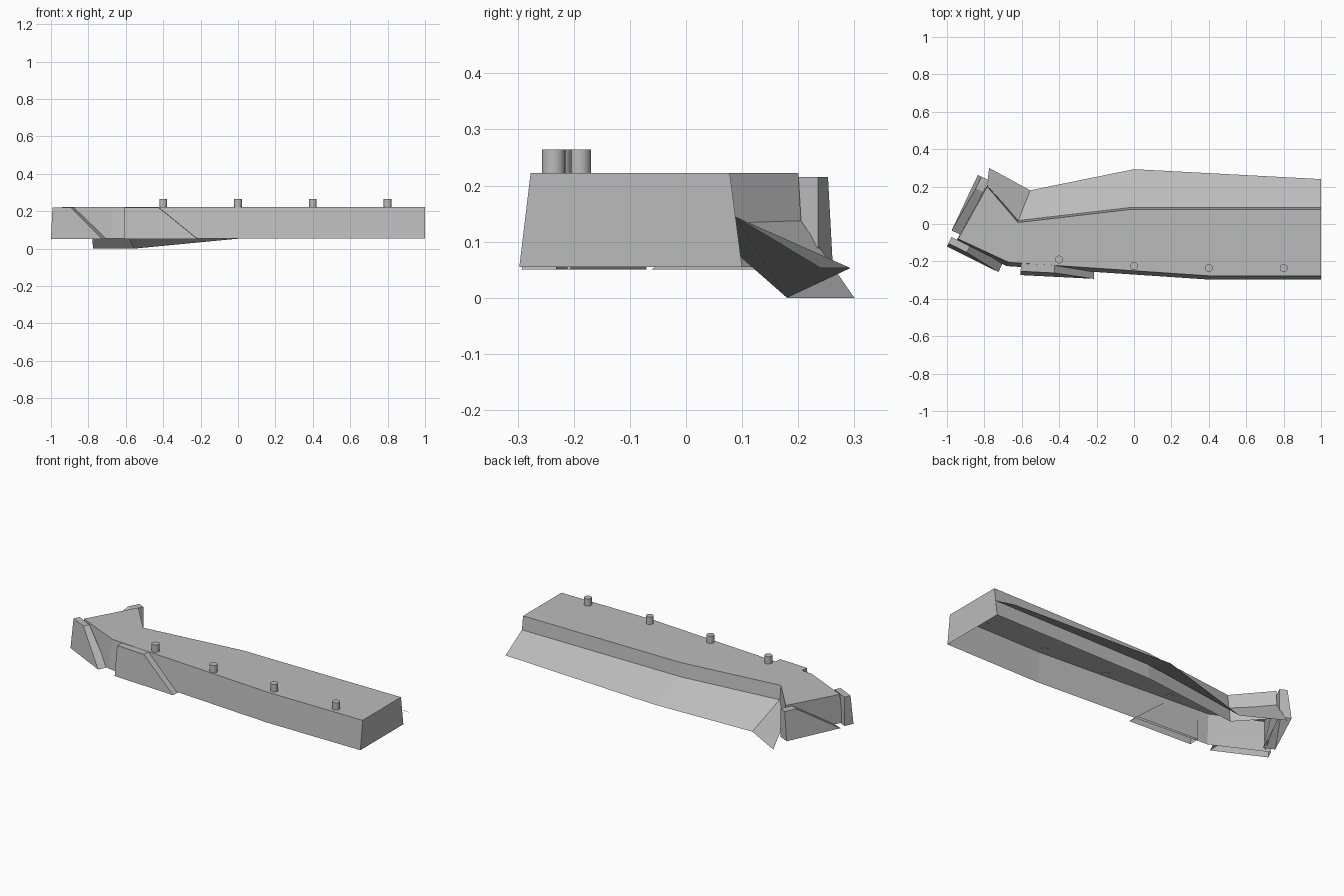
import bpy
import bmesh
from mathutils import Vector

old = bpy.data.objects.get("Cube")
if old:
    bpy.data.objects.remove(old, do_unlink=True)

grey = bpy.data.materials.new("plain_grey")
grey.use_nodes = True
colour = (0.5, 0.5, 0.5, 1)
grey.diffuse_color = colour
grey.node_tree.nodes["Principled BSDF"].inputs["Base Color"].default_value = colour

TOP, BASE, LEDGE = 0.222, 0.055, 0.145


def finish(name, bm, fix_normals=True):
    if fix_normals:
        bmesh.ops.recalc_face_normals(bm, faces=bm.faces)
    mesh = bpy.data.meshes.new(name)
    bm.to_mesh(mesh)
    bm.free()
    mesh.materials.append(grey)
    obj = bpy.data.objects.new(name, mesh)
    bpy.context.collection.objects.link(obj)
    return obj


def loft(name, rings, closed, cap=False):
    """Bridge matching rows of points, optionally capping the first row."""
    bm = bmesh.new()
    rows = [[bm.verts.new(p) for p in ring] for ring in rings]
    n = len(rows[0])
    for a, b in zip(rows, rows[1:]):
        for i in range(n if closed else n - 1):
            j = (i + 1) % n
            bm.faces.new((a[i], b[i], b[j], a[j]))
    if cap:
        bm.faces.new(rows[0])
    return finish(name, bm, closed)


# Hollow barrier body, open underneath, with battered walls
outline_top = [(1, -.277), (.4, -.277), (-.67, -.205), (-.94, -.08),
               (-.785, .2), (-.62, .02), (-.02, .09), (1, .09)]
outline_top = [(x, y - .012 if y > 0 and x > -.7 else y) for x, y in outline_top]
batter = [(0, -.02), (0, -.02), (-.01, -.02), (-.01, -.01),
          (0, .01), (0, .022), (0, .022), (0, .022)]
base = [(x + dx, y + dy) for (x, y), (dx, dy) in zip(outline_top, batter)]
loft("barrier_body", [[(x, y, TOP) for x, y in outline_top],
                      [(x, y, BASE) for x, y in base]], True, True)

# Thin sloping skirt along the back
loft("rear_skirt", [
    [(1, .087, LEDGE), (-.02, .087, LEDGE), (-.62, .015, LEDGE), (-.785, .203, .14)],
    [(1, .24, .053), (0, .293, .053), (-.555, .18, 0), (-.775, .3, 0)],
], False)


# Applied armour plates with one diagonal end, open underneath
def plate(name, start, end, top_length, inward, top):
    a, b = Vector((*start, 0)), Vector((*end, 0))
    along = (b - a).normalized()
    depth = Vector((*inward, 0))
    lean = depth * 0.33
    low, high = Vector((0, 0, .05)), Vector((0, 0, top))
    c = a + along * top_length
    loft(name, [
        [a + lean + high, c + lean + high, c + depth + high, a + depth + high],
        [a + low, b + low, b + depth + low, a + depth + low],
    ], True, True)


plate("front_plate", (-.607, -.273), (-.215, -.293), .18, (.003, .062), .221)
plate("corner_plate", (-1, -.12), (-.725, -.257), .11, (.024, .05), .219)
plate("end_plate", (-.835, .262), (-.975, -.035), .07, (.058, -.027), .215)

# Row of pins on the top
for i, (x, y) in enumerate([(-.4, -.19), (0, -.225), (.4, -.236), (.8, -.236)]):
    bm = bmesh.new()
    bmesh.ops.create_cone(bm, cap_ends=True, segments=24, radius1=.021, radius2=.021, depth=.045)
    bmesh.ops.translate(bm, verts=bm.verts, vec=(x, y, TOP + .02))
    pin = finish(f"top_pin_{i + 1}", bm)
    bpy.context.view_layer.objects.active = pin
    pin.select_set(True)
    bpy.ops.object.shade_smooth_by_angle()
    pin.select_set(False)
